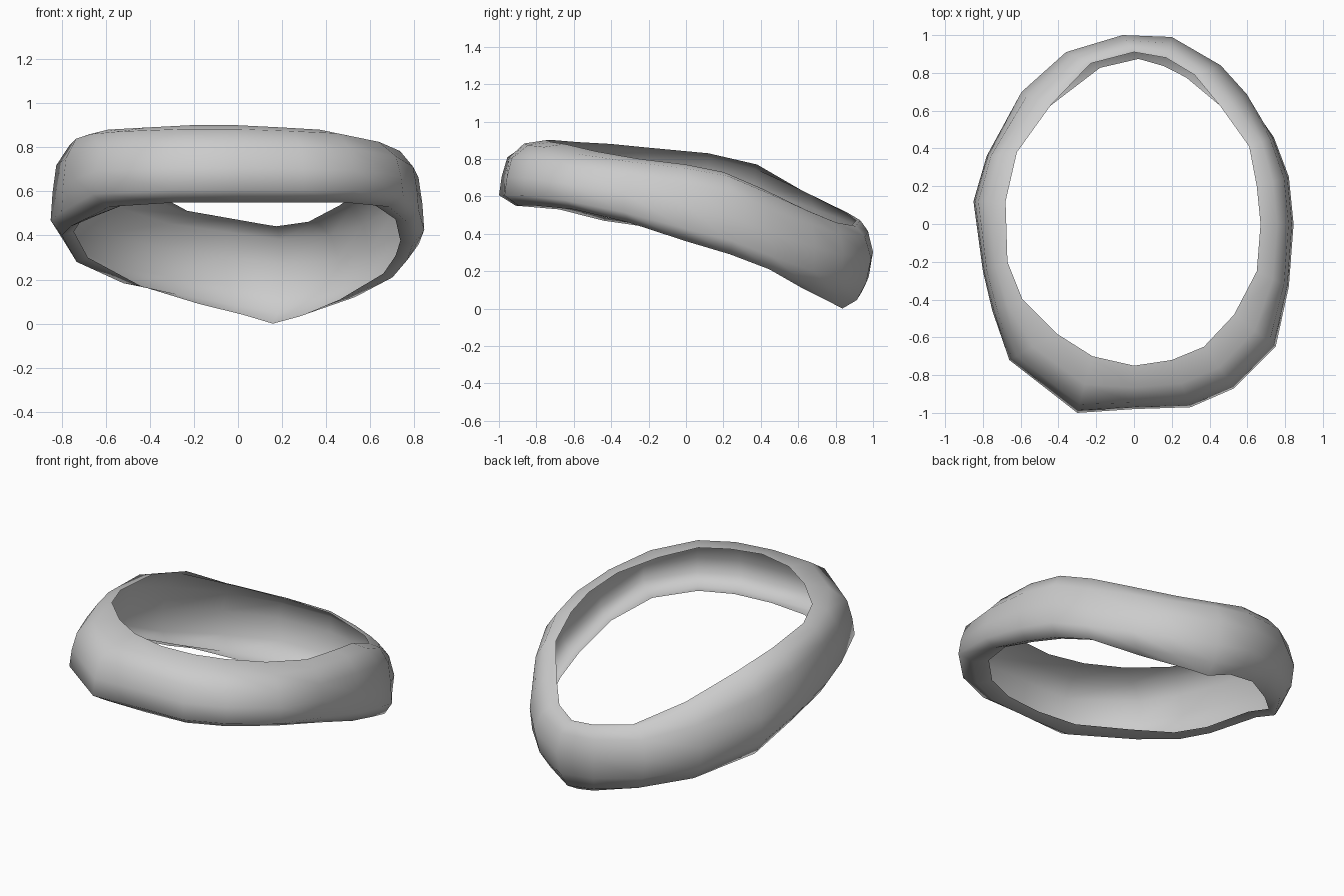
import bpy
import bmesh

# Remove the default cube only
cube = bpy.data.objects.get("Cube")
if cube:
    bpy.data.objects.remove(cube, do_unlink=True)


def make_material(name, colour):
    material = bpy.data.materials.new(name)
    material.use_nodes = True
    material.diffuse_color = colour
    material.node_tree.nodes["Principled BSDF"].inputs["Base Color"].default_value = colour
    return material


def smoothstep(low, high, value):
    t = min(max((value - low) / (high - low), 0), 1)
    return t * t * (3 - 2 * t)


# Stations around the band: outer x, y, upper lip x, y, top height, bottom height
stations = [
    (.845, 0, .67, 0, .77, .36),
    (.82, .25, .65, .2, .73, .29),
    (.74, .46, .61, .41, .64, .21),
    (.6, .69, .46, .62, .54, .1),
    (.46, .84, .32, .79, .47, .03),
    (.2, .99, .17, .88, .45, 0),
    (-.06, 1, 0, .91, .48, .04),
    (-.36, .91, -.23, .85, .52, .09),
    (-.6, .7, -.44, .63, .63, .16),
    (-.78, .36, -.62, .38, .77, .28),
    (-.85, .12, -.68, .12, .83, .4),
    (-.8, -.25, -.67, -.2, .86, .44),
    (-.75, -.46, -.59, -.4, .88, .47),
    (-.66, -.72, -.41, -.58, .89, .53),
    (-.3, -1, -.22, -.7, .9, .55),
    (0, -.98, 0, -.75, .9, .55),
    (.3, -.97, .2, -.72, .89, .55),
    (.53, -.87, .37, -.65, .88, .55),
    (.75, -.65, .53, -.48, .84, .53),
    (.82, -.33, .65, -.25, .8, .46),
]

# Cross-sections from upper lip to lower lip: outward fraction, height fraction
front_section = [(0, 1), (.5, .95), (.85, .74), (.95, .45), (1, .16), (.7, 0), (.38, .04)]
back_section = [(0, .98), (.25, .98), (.7, .85), (1, .6), (.75, .3), (.3, .1), (-.4, 0)]


def build_band(name, material):
    bm = bmesh.new()
    rings = []
    for outer_x, outer_y, lip_x, lip_y, top, bottom in stations:
        blend = smoothstep(.45, .95, outer_y)
        ring = []
        for front, back in zip(front_section, back_section):
            out = front[0] + (back[0] - front[0]) * blend
            up = front[1] + (back[1] - front[1]) * blend
            ring.append(bm.verts.new((
                lip_x + (outer_x - lip_x) * out,
                lip_y + (outer_y - lip_y) * out,
                bottom + (top - bottom) * up,
            )))
        rings.append(ring)

    # Bridge neighbouring sections into a closed loop
    for ring, following in zip(rings, rings[1:] + rings[:1]):
        for row in range(len(ring) - 1):
            face = bm.faces.new((ring[row], ring[row + 1], following[row + 1], following[row]))
            face.smooth = True

    mesh = bpy.data.meshes.new(name)
    bm.to_mesh(mesh)
    bm.free()
    mesh.materials.append(material)
    band = bpy.data.objects.new(name, mesh)
    bpy.context.collection.objects.link(band)
    return band


# Curved shell band with inward-turned lips
build_band("curved_band", make_material("plain grey", (.6, .6, .6, 1)))
